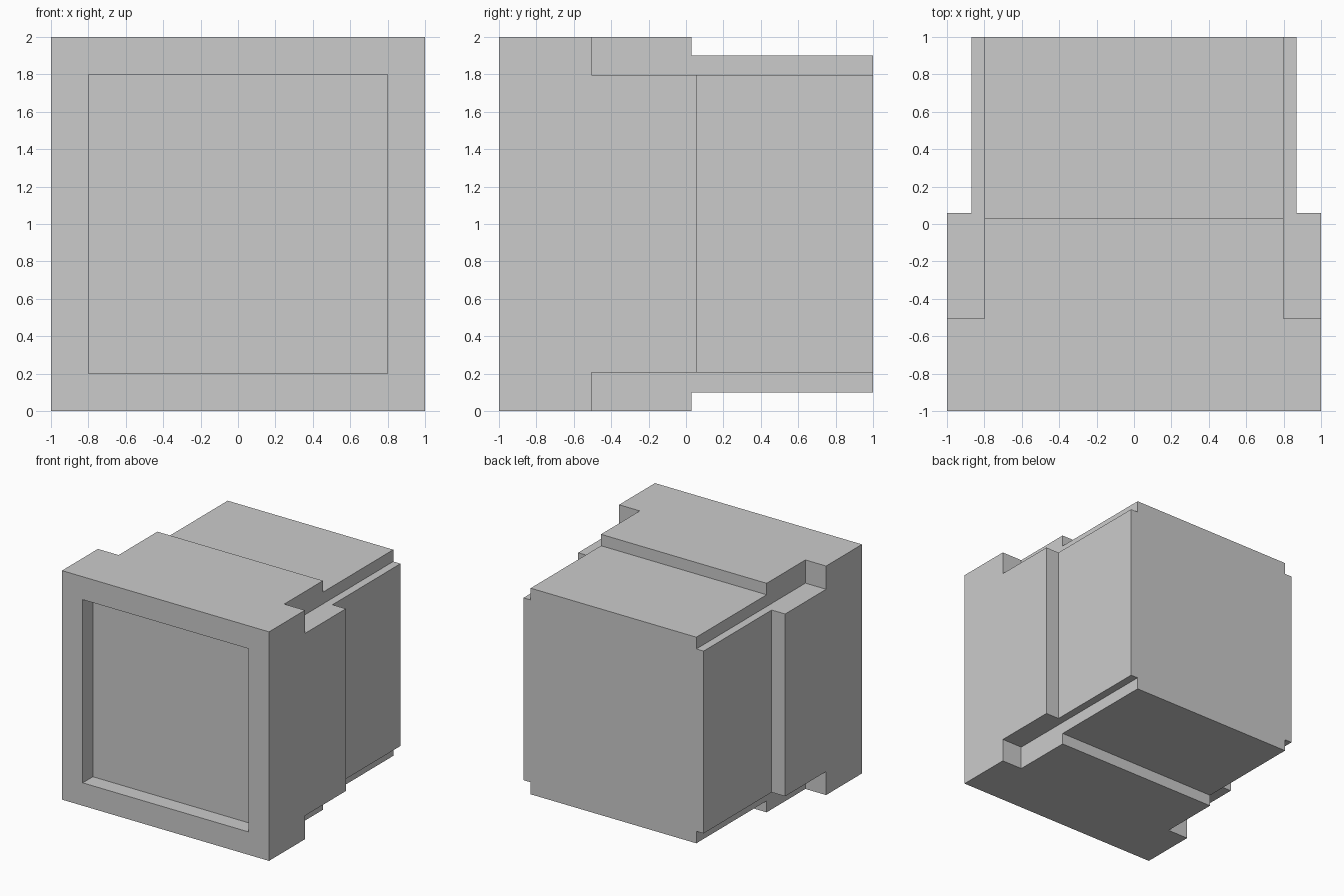
import bpy

if "Cube" in bpy.data.objects:
    bpy.data.objects.remove(bpy.data.objects["Cube"])


def box(name, x, y, z):
    """Axis-aligned box from (min, max) ranges."""
    bpy.ops.mesh.primitive_cube_add(size=1)
    ob = bpy.context.object
    ob.name = name
    ob.location = [(a + b) / 2 for a, b in (x, y, z)]
    ob.scale = [b - a for a, b in (x, y, z)]
    bpy.ops.object.transform_apply(location=True, rotation=False, scale=True)
    return ob


def carve(target, x, y, z):
    """Subtract a box from the target and discard the cutter."""
    cutter = box("cutter", x, y, z)
    cutter.hide_render = True
    mod = target.modifiers.new("carve", 'BOOLEAN')
    mod.operation = 'DIFFERENCE'
    mod.solver = 'EXACT'
    mod.object = cutter
    bpy.context.view_layer.objects.active = target
    bpy.ops.object.modifier_apply(modifier=mod.name)
    bpy.data.objects.remove(cutter, do_unlink=True)


def span(side, inner, outer=1.3):
    """Range from inner to outer on the given side of zero."""
    return tuple(sorted((side * inner, side * outer)))


# Casing block
casing = box("casing", (-1, 1), (-1, 1), (0, 2))

# Recessed screen in the front frame
carve(casing, (-0.8, 0.8), (-1.3, -0.86), (0.2, 1.8))

# Vertical offsets of the long ledges
below, above = (-0.3, 0.205), (1.797, 2.3)

for side in (-1, 1):
    # Notched long corners behind the frame
    for z in (below, above):
        carve(casing, span(side, 0.8), (-0.505, 1.3), z)
    # Stepped-in side panels
    carve(casing, span(side, 0.87), (0.06, 1.3), (-0.3, 2.3))

# Stepped-in top and bottom panels
for z in ((-0.3, 0.1), (1.9, 2.3)):
    carve(casing, (-1.3, 1.3), (0.03, 1.3), z)
